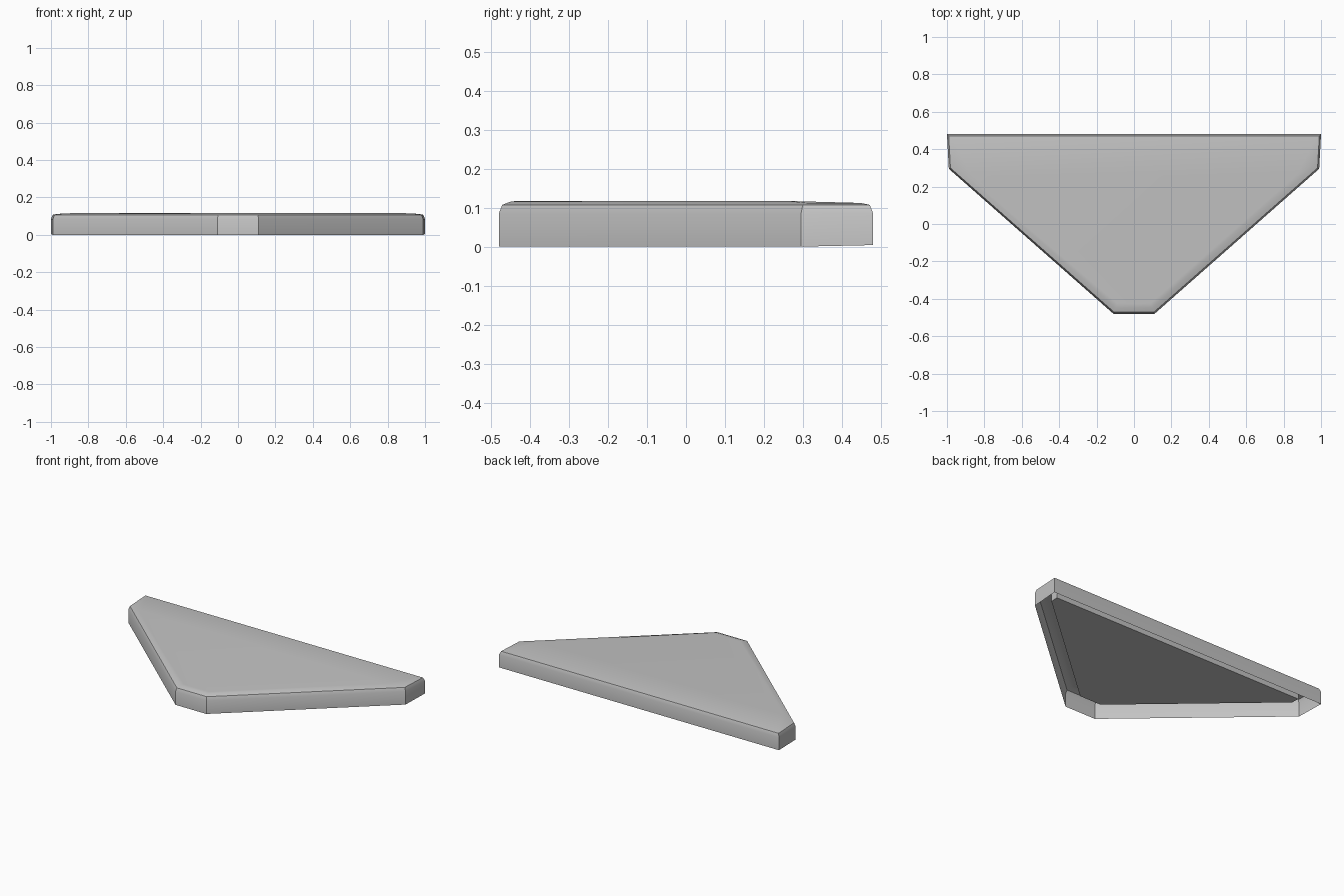
import bpy, bmesh, math
from mathutils import Vector

if "Cube" in bpy.data.objects:
    bpy.data.objects.remove(bpy.data.objects["Cube"])

grey = bpy.data.materials.new("plain_grey")
colour = (0.55, 0.55, 0.55, 1)
grey.diffuse_color = colour
grey.use_nodes = True
grey.node_tree.nodes["Principled BSDF"].inputs["Base Color"].default_value = colour

# Plan outline, counter-clockwise from the front tip; the left half is mirrored
half = [(0.11, -0.48), (0.99, 0.295), (1.0, 0.48)]
outline = [Vector(p) for p in half + [(-x, y) for x, y in reversed(half)]]


def inset(points, distance):
    """Move every side of a convex outline inwards by a distance."""
    result = []
    for i, p in enumerate(points):
        a = (p - points[i - 1]).normalized()
        b = (points[(i + 1) % len(points)] - p).normalized()
        na, nb = Vector((-a.y, a.x)), Vector((-b.y, b.x))
        result.append(p + (na + nb) * distance / (1 + na.dot(nb)))
    return result


def bridge(bm, low, high):
    """Join two rings of vertices with quads."""
    for i in range(len(low)):
        j = (i + 1) % len(low)
        bm.faces.new((low[i], low[j], high[j], high[i]))


def finish(bm, name):
    """Turn a bmesh into a grey object with smooth shading and sharp corners."""
    bm.normal_update()
    mesh = bpy.data.meshes.new(name)
    bm.to_mesh(mesh)
    bm.free()
    mesh.materials.append(grey)
    obj = bpy.data.objects.new(name, mesh)
    bpy.context.collection.objects.link(obj)
    bpy.ops.object.select_all(action='DESELECT')
    bpy.context.view_layer.objects.active = obj
    obj.select_set(True)
    bpy.ops.object.shade_smooth_by_angle(angle=math.radians(35))


# Open-bottomed wall with a rounded upper edge, slightly lower at the back
bm = bmesh.new()
rings = []
for z, distance in [(0, 0), (0.085, 0), (0.107, 0.009), (0.114, 0.032)]:
    ring = []
    for p in inset(outline, distance):
        height = z
        if z == 0 and p.y > 0.4:
            height = 0.004
        elif z > 0.11:
            height = 0.116 if p.y < 0 else 0.112
        ring.append(bm.verts.new((p.x, p.y, height)))
    rings.append(ring)
for low, high in zip(rings, rings[1:]):
    bridge(bm, low, high)

# Top: flat main panel with a gentle slope down to the back edge
inner = inset(outline, 0.055)
panel = [bm.verts.new((x, y, 0.117)) for x, y in
         [inner[0], (0.87, 0.26), (-0.87, 0.26), inner[5]]]
top = rings[-1]
bm.faces.new(panel)
for face in [(top[0], top[1], panel[1], panel[0]),
             (top[1], top[2], panel[1]),
             (top[2], top[3], panel[2], panel[1]),
             (top[3], top[4], panel[2]),
             (top[4], top[5], panel[3], panel[2]),
             (top[5], top[0], panel[0], panel[3])]:
    bm.faces.new(face)
finish(bm, "wedge_shell")

# Recessed slab filling the underside, with a groove between it and the wall
bm = bmesh.new()
slab = inset(outline, 0.09)
low, high = [[bm.verts.new((p.x, p.y, z)) for p in slab] for z in (0.042, 0.11)]
bridge(bm, low, high)
bm.faces.new(list(reversed(low)))
finish(bm, "underside_slab")
